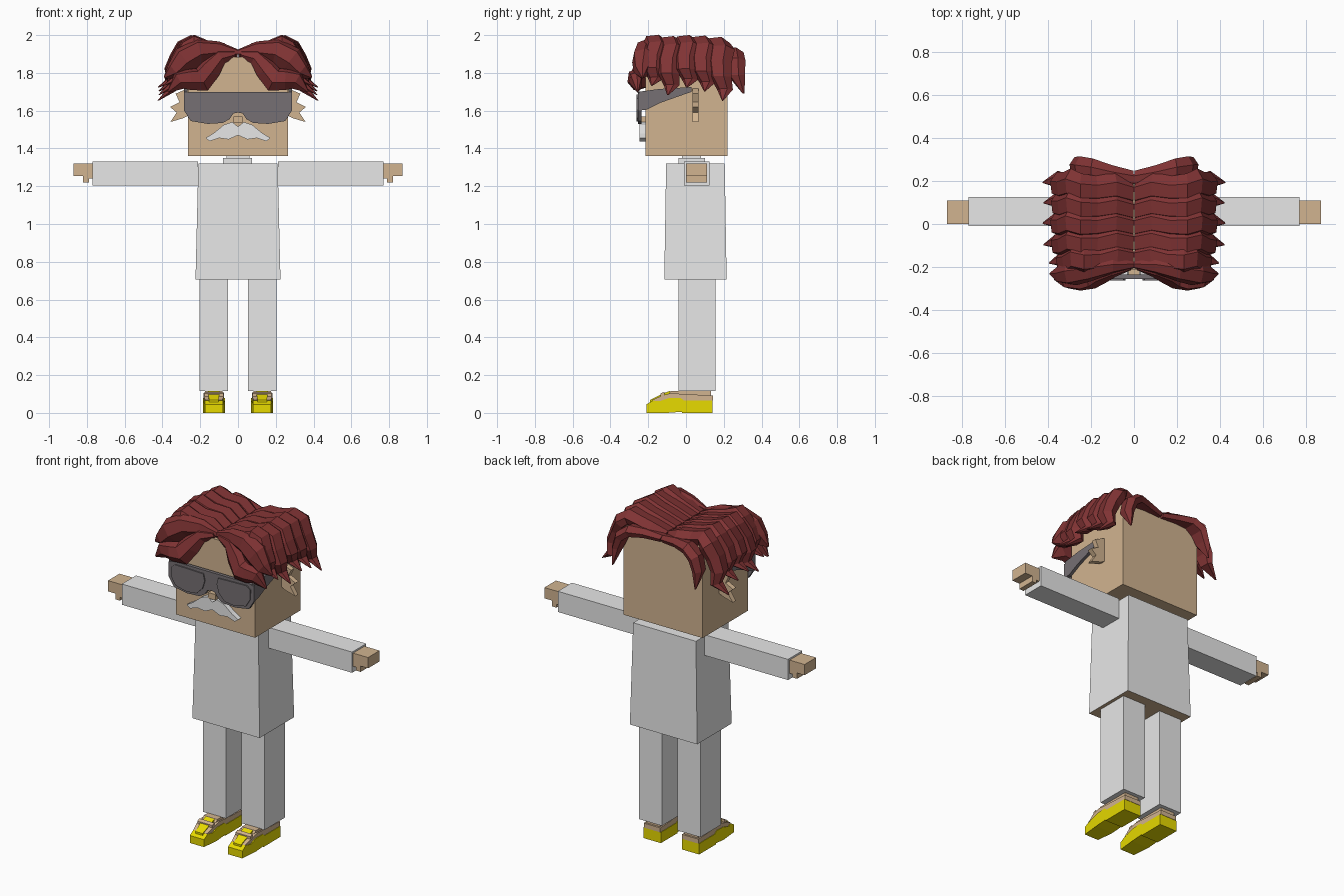
import bpy
import bmesh
from mathutils import Vector

cube = bpy.data.objects.get("Cube")
if cube:
    bpy.data.objects.remove(cube, do_unlink=True)


def material(name, r, g, b):
    m = bpy.data.materials.new(name)
    m.use_nodes = True
    m.diffuse_color = (r, g, b, 1)
    m.node_tree.nodes["Principled BSDF"].inputs["Base Color"].default_value = (r, g, b, 1)
    return m


CLOTH = material("pale grey cloth", 0.8, 0.8, 0.8)
SKIN = material("tan skin", 0.64, 0.455, 0.28)
HAIR = material("dark red hair", 0.215, 0.033, 0.034)
GLASS = material("smoky grey", 0.18, 0.162, 0.172)
YELLOW = material("yellow", 0.8, 0.7, 0.0)

SIDES = (("left", 1), ("right", -1))


def finish(name, bm, *mats):
    bmesh.ops.recalc_face_normals(bm, faces=bm.faces)
    mesh = bpy.data.meshes.new(name)
    bm.to_mesh(mesh)
    bm.free()
    for m in mats:
        mesh.materials.append(m)
    obj = bpy.data.objects.new(name, mesh)
    bpy.context.collection.objects.link(obj)
    return obj


def loft(bm, rings):
    """Skin a list of point rings and cap both ends."""
    rows = [[bm.verts.new(p) for p in ring] for ring in rings]
    n = len(rows[0])
    for a, b in zip(rows, rows[1:]):
        for i in range(n):
            j = (i + 1) % n
            bm.faces.new((a[i], a[j], b[j], b[i]))
    bm.faces.new(rows[0])
    bm.faces.new(rows[-1])


def prism(name, mat, outline, axis, lo, hi, s=1):
    """Extrude an outline: (x, z) along y, or (y, z) along x. s mirrors x."""
    def place(p, d):
        return (s * p[0], d, p[1]) if axis == "y" else (s * d, p[0], p[1])
    bm = bmesh.new()
    loft(bm, [[place(p, d) for p in outline] for d in (lo, hi)])
    return finish(name, bm, mat)


def box(name, mat, x, y, z, s=1):
    return prism(name, mat, [(x[0], z[0]), (x[1], z[0]), (x[1], z[1]), (x[0], z[1])], "y", *y, s)


def mirrored(half):
    """Complete a half outline that runs from the top centre to the bottom centre."""
    return half + [(-x, z) for x, z in reversed(half) if x > 0]


# Head, neck and nose
box("head", SKIN, (-0.265, 0.265), (-0.215, 0.22), (1.36, 1.885))
box("upper_neck", CLOTH, (-0.06, 0.06), (-0.02, 0.08), (1.33, 1.362))
box("collar", CLOTH, (-0.08, 0.075), (-0.04, 0.1), (1.31, 1.35))
box("nose", SKIN, (-0.025, 0.025), (-0.25, -0.21), (1.535, 1.57))

# Torso flares toward the hem; its underside is skin
bm = bmesh.new()
loft(bm, [[(-x, y0, z), (x, y0, z), (x, y1, z), (-x, y1, z)]
          for x, y0, y1, z in ((0.225, -0.115, 0.215, 0.705), (0.21, -0.105, 0.205, 1.32))])
torso = finish("torso", bm, CLOTH, SKIN)
for f in torso.data.polygons:
    f.material_index = 1 if f.normal.z < -0.5 else 0

# Moustache
prism("moustache", CLOTH, mirrored([
    (0, 1.515), (0.03, 1.54), (0.075, 1.525), (0.13, 1.48), (0.172, 1.455),
    (0.15, 1.438), (0.1, 1.455), (0.05, 1.448), (0, 1.47)]), "y", -0.245, -0.205)

# Sunglasses: front shield, raised lenses and temples
prism("glasses_front", GLASS, mirrored([
    (0, 1.70), (0.25, 1.70), (0.285, 1.69), (0.285, 1.6), (0.25, 1.545),
    (0.16, 1.53), (0.08, 1.535), (0.045, 1.555), (0.025, 1.585), (0, 1.59)]), "y", -0.255, -0.235)
for side, s in SIDES:
    prism(f"{side}_lens", GLASS, [
        (0.05, 1.68), (0.24, 1.685), (0.265, 1.665), (0.262, 1.605), (0.235, 1.56),
        (0.16, 1.543), (0.095, 1.55), (0.055, 1.59), (0.04, 1.64)], "y", -0.262, -0.254, s)
    prism(f"{side}_temple", GLASS, [
        (-0.25, 1.70), (-0.25, 1.60), (-0.21, 1.605), (-0.14, 1.64), (0.03, 1.70),
        (0.03, 1.725), (-0.14, 1.715)], "x", 0.267, 0.285, s)

# Spiky ears
for side, s in SIDES:
    prism(f"{side}_ear", SKIN, [
        (0.26, 1.72), (0.33, 1.69), (0.31, 1.645), (0.36, 1.62), (0.325, 1.59),
        (0.358, 1.54), (0.29, 1.56), (0.26, 1.575)], "y", 0.035, 0.065, s)

# Arms, hands and legs
for side, s in SIDES:
    box(f"{side}_sleeve", CLOTH, (0.212, 0.77), (-0.01, 0.125), (1.205, 1.33), s)
    prism(f"{side}_hand", SKIN, [
        (0.765, 1.32), (0.87, 1.32), (0.87, 1.255), (0.82, 1.255), (0.82, 1.22),
        (0.79, 1.22), (0.79, 1.24), (0.765, 1.24)], "y", 0.0, 0.11, s)
    box(f"{side}_leg", CLOTH, (0.053, 0.205), (-0.04, 0.155), (0.115, 0.706), s)


def shoe_part(name, mat, outline, half, s):
    obj = prism(name, mat, outline, "x", -half, half)
    for v in obj.data.vertices:
        if v.co.y < -0.17:  # narrow the toe
            v.co.x *= 0.82
        v.co.x += s * 0.128


# Shoes: yellow body, tan upper, yellow tongue and tan strap
for side, s in SIDES:
    shoe_part(f"{side}_shoe_body", YELLOW, [
        (0.14, 0), (0.14, 0.065), (-0.01, 0.065), (-0.03, 0.08), (-0.09, 0.078),
        (-0.14, 0.062), (-0.175, 0.065), (-0.21, 0.045), (-0.21, 0), (-0.1, 0),
        (-0.02, 0.006), (-0.02, 0)], 0.058, s)
    shoe_part(f"{side}_shoe_band", SKIN, [
        (0.142, 0.065), (0.142, 0.092), (-0.02, 0.1), (-0.08, 0.105), (-0.13, 0.09),
        (-0.18, 0.068), (-0.16, 0.055), (-0.08, 0.07), (-0.01, 0.062)], 0.055, s)
    shoe_part(f"{side}_shoe_ankle", SKIN, [
        (0.132, 0.09), (0.132, 0.118), (-0.08, 0.117), (-0.1, 0.09)], 0.046, s)
    shoe_part(f"{side}_shoe_tongue", YELLOW, [
        (-0.078, 0.105), (-0.085, 0.117), (-0.13, 0.099), (-0.19, 0.068), (-0.19, 0.055)], 0.03, s)
    shoe_part(f"{side}_shoe_strap", SKIN, [
        (-0.115, 0.095), (-0.115, 0.111), (-0.135, 0.103), (-0.135, 0.085)], 0.05, s)

# Hair lock cross-section: across the lock, then depth below its ridge
SECTION = [(-0.55, -0.6), (-0.4, -0.1), (0.15, 0), (0.55, -0.45), (0.4, -1), (-0.4, -1)]


def lock(name, path, width, depth, s, taper, fringe=False):
    """Sweep the ridged section along a path; fringe locks face forward."""
    pts = [Vector(p) for p in path]
    last = len(pts) - 1
    rings = []
    for i, p in enumerate(pts):
        t = (pts[min(i + 1, last)] - pts[max(i - 1, 0)]).normalized()
        if fringe:
            out = Vector((0, -1, 0))
            across = t.cross(out).normalized()
        else:
            across = Vector((0, 1, 0))
            out = t.cross(across).normalized()
        k = taper[i]
        ring = [p + across * (u * width * k) + out * (v * depth * k) for u, v in SECTION]
        rings.append([(max(q.x, 0) * s, q.y, q.z) for q in ring])
    bm = bmesh.new()
    loft(bm, rings)
    finish(name, bm, HAIR)


# Crown locks arch from the parting, over the head, and flick out at the tips
ARCH = [(0, 1.918), (0.08, 1.957), (0.17, 1.968), (0.25, 1.995), (0.32, 1.955),
        (0.36, 1.88), (0.39, 1.80), (0.375, 1.74), (0.425, 1.685)]
ARCH_TAPER = [0.95, 1, 0.95, 1.05, 1.05, 1, 0.9, 0.65, 0.06]
# Each lock: y at the parting, y drift to the tip, tip lift, reach in x
CROWN = [(-0.145, -0.03, 0.05, 0.93), (-0.07, -0.02, 0, 0.99), (0.005, 0.005, 0.04, 1),
         (0.08, 0.025, 0.02, 0.99), (0.16, 0.04, -0.03, 1)]
for side, s in SIDES:
    for n, (y, drift, lift, reach) in enumerate(CROWN, 1):
        path = []
        for i, (x, z) in enumerate(ARCH):
            f = i / (len(ARCH) - 1)
            wave = 0.012 if i % 3 == 1 else -0.006
            path.append((x * reach, y + drift * f + wave, z + lift * f * f))
        lock(f"{side}_crown_lock_{n}", path, 0.115, 0.075, s, ARCH_TAPER)

    # Two fringe locks and one hanging at the back corner
    lock(f"{side}_upper_fringe", [
        (0, -0.205, 1.905), (0.1, -0.23, 1.92), (0.2, -0.265, 1.915), (0.28, -0.285, 1.87),
        (0.335, -0.275, 1.81), (0.39, -0.235, 1.775)],
        0.12, 0.1, s, [0.3, 0.7, 1, 1.1, 0.75, 0.08], True)
    lock(f"{side}_lower_fringe", [
        (0.015, -0.215, 1.9), (0.09, -0.245, 1.885), (0.145, -0.275, 1.82), (0.19, -0.3, 1.765),
        (0.25, -0.31, 1.765), (0.31, -0.3, 1.76), (0.37, -0.26, 1.70)],
        0.12, 0.09, s, [0.25, 0.6, 0.85, 1, 0.85, 0.75, 0.08], True)
    lock(f"{side}_back_lock", [
        (0, 0.215, 1.912), (0.1, 0.23, 1.93), (0.2, 0.25, 1.935), (0.275, 0.26, 1.88),
        (0.3, 0.265, 1.79), (0.28, 0.305, 1.69)],
        0.1, 0.06, s, [0.6, 0.8, 1, 1, 0.85, 0.1])
